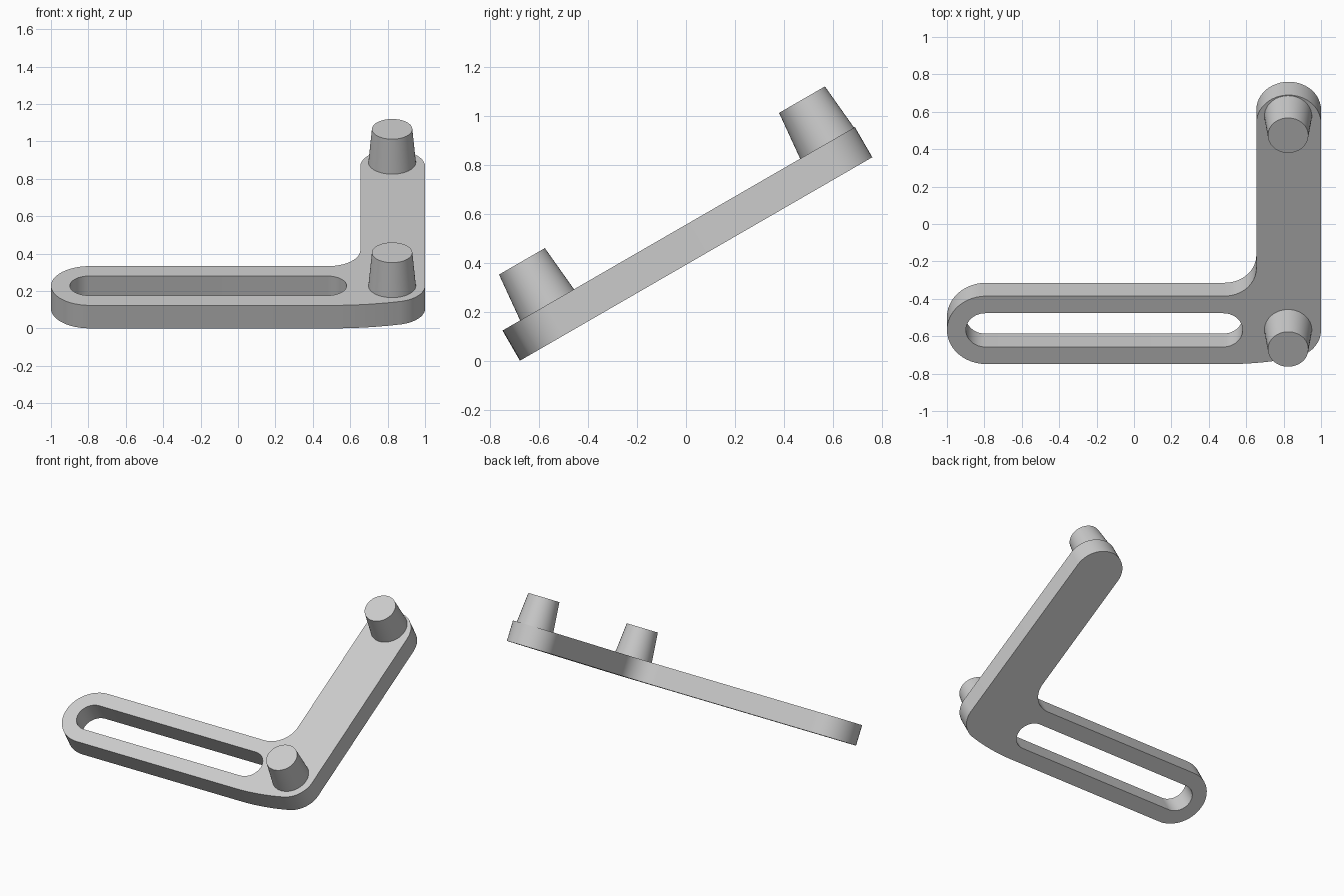
import bpy, bmesh
from math import radians, cos, sin, atan2, degrees
from mathutils import Matrix

cube = bpy.data.objects.get("Cube")
if cube:
    bpy.data.objects.remove(cube, do_unlink=True)

THICK = 0.142
ARM_R, POST_R, FILLET = 0.21, 0.173, 0.17   # slotted arm, upright arm, inner corner
POST_X, END_V = 0.827, 1.488
PEG_V = (0.21, 1.53)
TILT = Matrix.Translation((0, -0.678, 0)) @ Matrix.Rotation(radians(30), 4, 'X')

grey = bpy.data.materials.new("light_grey")
grey.use_nodes = True
grey.diffuse_color = (0.6, 0.6, 0.6, 1)
grey.node_tree.nodes["Principled BSDF"].inputs["Base Color"].default_value = (0.6, 0.6, 0.6, 1)


def arc(cx, cy, r, start, end, n=24):
    angles = [radians(start + (end - start) * i / n) for i in range(n + 1)]
    return [(cx + r * cos(a), cy + r * sin(a)) for a in angles]


def add_object(name, bm):
    bmesh.ops.recalc_face_normals(bm, faces=bm.faces)
    mesh = bpy.data.meshes.new(name)
    bm.to_mesh(mesh)
    bm.free()
    mesh.materials.append(grey)
    obj = bpy.data.objects.new(name, mesh)
    bpy.context.collection.objects.link(obj)
    obj.matrix_world = TILT
    bpy.ops.object.select_all(action='DESELECT')
    obj.select_set(True)
    bpy.context.view_layer.objects.active = obj
    bpy.ops.object.shade_smooth_by_angle(angle=radians(35))


def add_loop(bm, points):
    verts = [bm.verts.new((x, y, 0)) for x, y in points]
    return [bm.edges.new((a, b)) for a, b in zip(verts, verts[1:] + verts[:1])]


# Large outer arc blends the slotted arm's front edge into the corner round
blend_x = 0.5
dx = POST_X - blend_x
blend_r = (dx**2 + ARM_R**2 - POST_R**2) / (2 * (ARM_R - POST_R))
blend_end = degrees(atan2(ARM_R - blend_r, dx))

outline = arc(-1 + ARM_R, ARM_R, ARM_R, 90, 270)
outline += arc(blend_x, blend_r, blend_r, -90, blend_end, 10)
outline += arc(POST_X, ARM_R, POST_R, blend_end, 0)[1:]
outline += arc(POST_X, END_V, POST_R, 0, 180)
inner_x = POST_X - POST_R
outline += arc(inner_x - FILLET, 2 * ARM_R + FILLET, FILLET, 0, -90, 16)

# Long slot with rounded ends
slot = arc(-0.795, ARM_R, 0.104, 90, 270) + arc(0.477, ARM_R, 0.104, -90, 90)

# L-shaped plate
bm = bmesh.new()
edges = add_loop(bm, outline) + add_loop(bm, slot)
bmesh.ops.triangle_fill(bm, edges=edges, use_beauty=True)
result = bmesh.ops.extrude_face_region(bm, geom=bm.faces[:])
top = [v for v in result["geom"] if isinstance(v, bmesh.types.BMVert)]
bmesh.ops.translate(bm, verts=top, vec=(0, 0, THICK))
add_object("slotted_plate", bm)

# Tapered pegs standing square to the plate
for name, v in zip(("corner_peg", "end_peg"), PEG_V):
    bm = bmesh.new()
    height = 0.205
    bmesh.ops.create_cone(bm, cap_ends=True, segments=48, radius1=0.127, radius2=0.108,
                          depth=height,
                          matrix=Matrix.Translation((POST_X - 0.003, v, THICK + height / 2)))
    add_object(name, bm)
